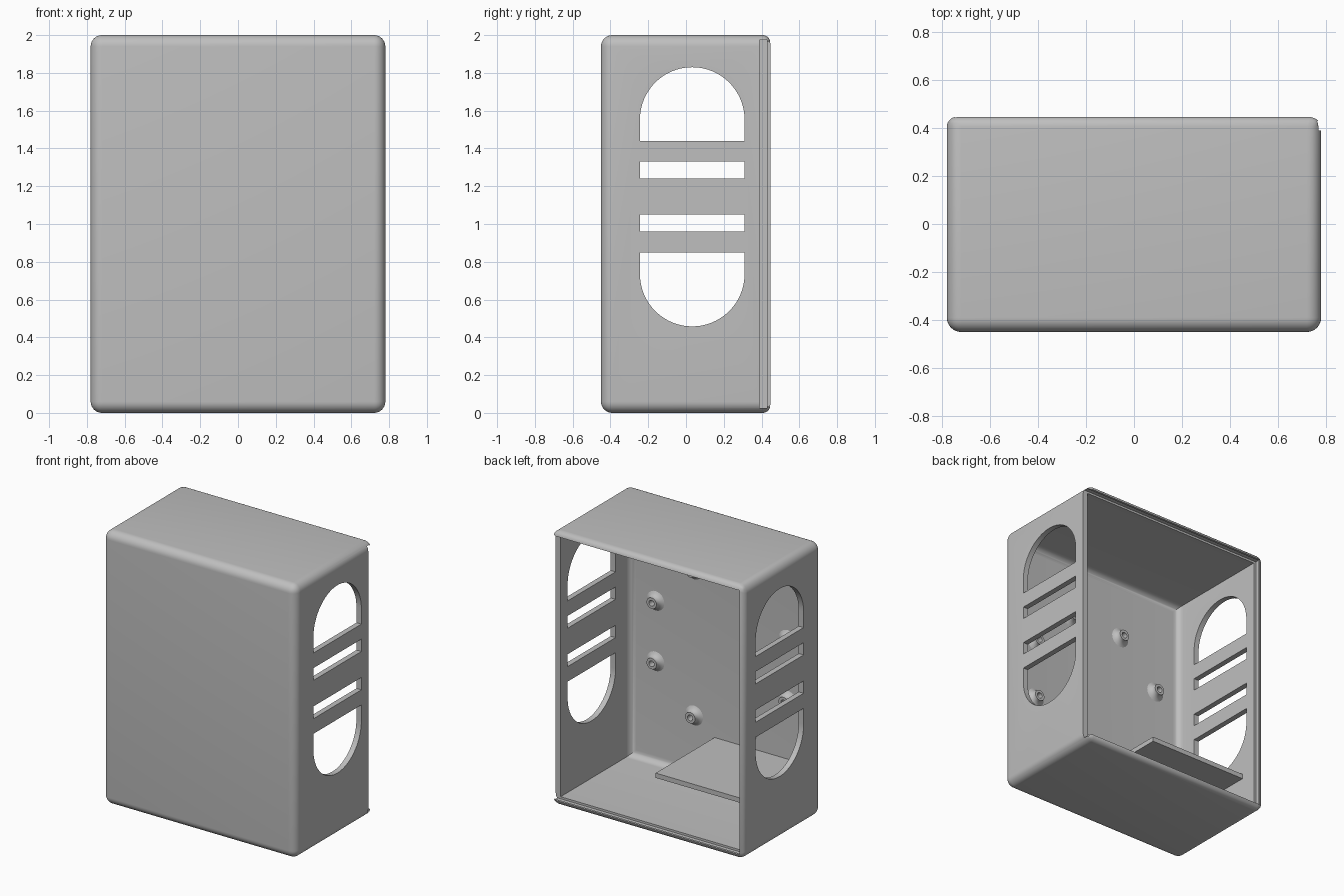
import bpy, bmesh, math
from mathutils import Matrix, Vector

if "Cube" in bpy.data.objects:
    bpy.data.objects.remove(bpy.data.objects["Cube"])

grey = bpy.data.materials.new("case_grey")
grey.use_nodes = True
COLOUR = (0.52, 0.52, 0.52, 1)
grey.diffuse_color = COLOUR
grey.node_tree.nodes["Principled BSDF"].inputs["Base Color"].default_value = COLOUR


def finish(name, bm):
    bmesh.ops.recalc_face_normals(bm, faces=bm.faces)
    mesh = bpy.data.meshes.new(name)
    bm.to_mesh(mesh)
    bm.free()
    mesh.materials.append(grey)
    obj = bpy.data.objects.new(name, mesh)
    bpy.context.collection.objects.link(obj)
    return obj


def select(obj):
    bpy.ops.object.select_all(action='DESELECT')
    obj.select_set(True)
    bpy.context.view_layer.objects.active = obj


def box(name, lo, hi, radius=0, weight=None):
    """Box between two corners; weight(edge midpoint, size) scales each edge's rounding."""
    lo, hi = Vector(lo), Vector(hi)
    bm = bmesh.new()
    bmesh.ops.create_cube(bm, size=1)
    layer = bm.edges.layers.float.new("bevel_weight_edge")
    for e in bm.edges:
        mid = (e.verts[0].co + e.verts[1].co) / 2
        e[layer] = weight(mid) if weight else 0
    for v in bm.verts:
        v.co = (lo + hi) / 2 + v.co * (hi - lo)
    obj = finish(name, bm)
    if radius:
        mod = obj.modifiers.new("rounding", 'BEVEL')
        mod.limit_method = 'WEIGHT'
        mod.width = radius
        mod.segments = 8
        select(obj)
        bpy.ops.object.modifier_apply(modifier=mod.name)
    return obj


def prism(name, outline):
    """Extrude a (y, z) outline across the whole width."""
    bm = bmesh.new()
    face = bm.faces.new([bm.verts.new((-1, y, z)) for y, z in outline])
    out = bmesh.ops.extrude_face_region(bm, geom=[face])
    verts = [g for g in out["geom"] if isinstance(g, bmesh.types.BMVert)]
    bmesh.ops.translate(bm, verts=verts, vec=(2, 0, 0))
    return finish(name, bm)


def cut(target, cutter):
    mod = target.modifiers.new("cut", 'BOOLEAN')
    mod.operation = 'DIFFERENCE'
    mod.solver = 'EXACT'
    mod.object = cutter
    select(target)
    bpy.ops.object.modifier_apply(modifier=mod.name)
    bpy.data.objects.remove(cutter)


# Rounded outer case, with tighter rounding at the back
case = box("case_shell", (-.78, -.45, 0), (.78, .447, 2), .06,
           lambda m: .7 if m.y > .4 else 1)

# Hollow interior, lid groove and back opening, both open at one end
cut(case, box("cavity", (-.74, -.41, .04), (.74, .6, 1.96), .05,
              lambda m: 1 if m.y < -.4 else 0))
cut(case, box("lid_groove", (-.757, .39, .025), (1, .43, 1.975)))
cut(case, box("lid_opening", (-.745, .42, .035), (1, .6, 1.965)))

# Side windows: two arches and two slots, through both walls
MID_Y, R = .033, .277
for spring, flat, sign in ((1.553, 1.44, 1), (.735, .85, -1)):
    arc = [(MID_Y + R * math.cos(a), spring + sign * R * math.sin(a))
           for a in (math.pi * i / 40 for i in range(41))]
    cut(case, prism("arch_window", arc + [(MID_Y - R, flat), (MID_Y + R, flat)]))
for low, high in ((1.24, 1.33), (.96, 1.05)):
    cut(case, box("slot_window", (-1, MID_Y - R, low), (1, MID_Y + R, high)))

# Inner shelf
shelf = box("inner_shelf", (-.745, -.415, .315), (.056, .27, .35))

# Ring of eight screw posts with flared feet, on the inside of the front wall
PROFILE = [(.08, -.005), (.066, .003), (.053, .011), (.045, .022), (.04, .033),
           (.04, .047), (.021, .047), (.021, .002), (0, .002)]
posts = []
for k in range(8):
    angle = math.radians(22.5 + 45 * k)
    bm = bmesh.new()
    vs = [bm.verts.new((r, 0, h)) for r, h in PROFILE]
    es = [bm.edges.new(pair) for pair in zip(vs, vs[1:])]
    bmesh.ops.spin(bm, geom=vs + es, cent=(0, 0, 0), axis=(0, 0, 1),
                   angle=math.tau, steps=24, use_duplicate=False)
    bmesh.ops.remove_doubles(bm, verts=bm.verts, dist=.0005)
    bm.transform(Matrix.Translation((.577 * math.cos(angle), -.41, 1 + .577 * math.sin(angle)))
                 @ Matrix.Rotation(-math.pi / 2, 4, 'X'))
    posts.append(finish("screw_post_%d" % (k + 1), bm))

for obj in [case, shelf] + posts:
    select(obj)
    bpy.ops.object.shade_smooth_by_angle(angle=math.radians(35))
